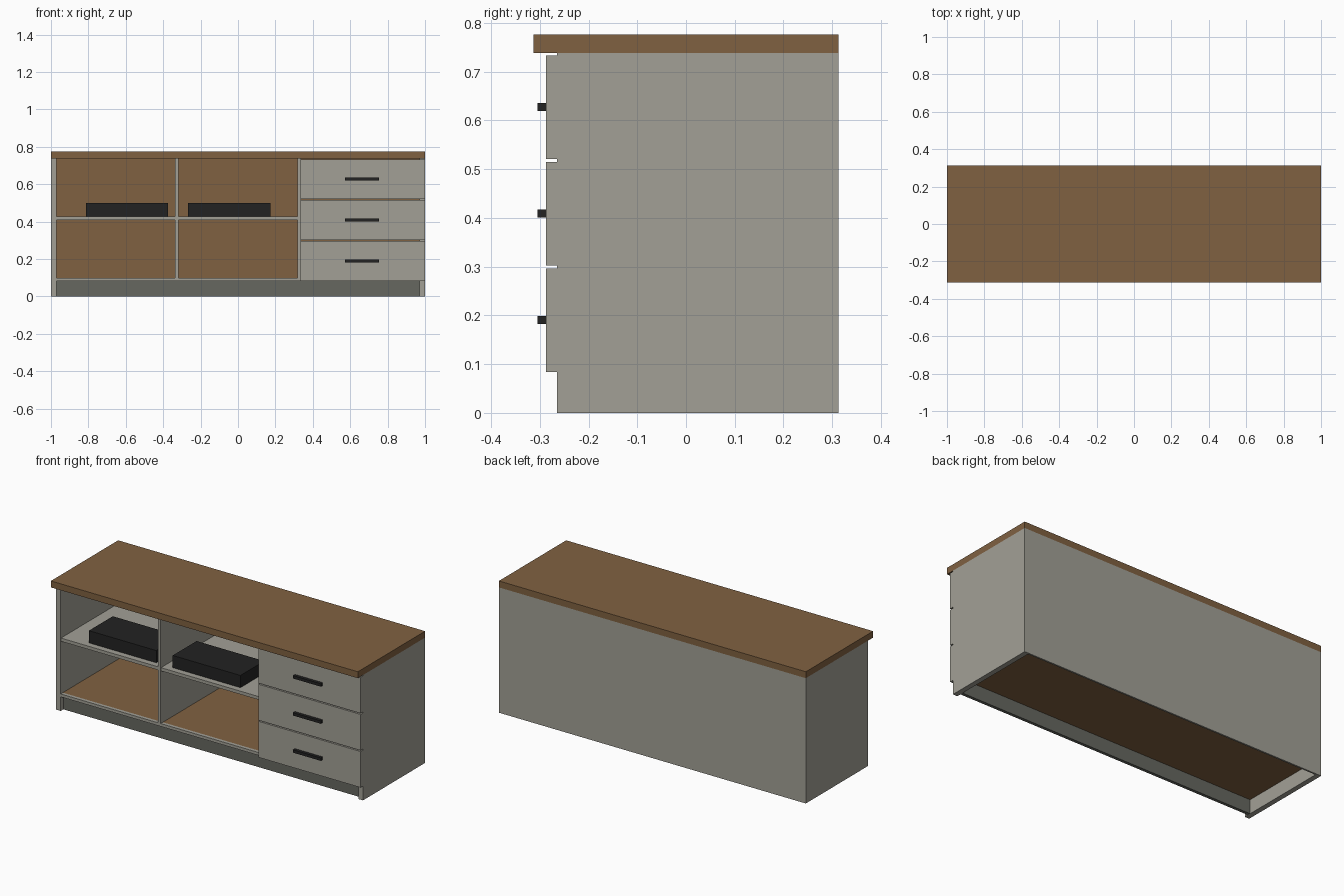
import bpy
import bmesh

if "Cube" in bpy.data.objects:
    bpy.data.objects.remove(bpy.data.objects["Cube"])


def material(name, rgb):
    m = bpy.data.materials.new(name)
    m.diffuse_color = (*rgb, 1)
    m.use_nodes = True
    m.node_tree.nodes["Principled BSDF"].inputs["Base Color"].default_value = m.diffuse_color
    return m


GREY = material("warm_grey", (0.362, 0.352, 0.305))
WOOD = material("brown_wood", (0.216, 0.120, 0.053))
KICK = material("dark_grey", (0.133, 0.136, 0.117))
BLACK = material("black", (0.016, 0.016, 0.016))


def box(name, x, y, z, mat):
    """Box given as (min, max) ranges on each axis."""
    bm = bmesh.new()
    bmesh.ops.create_cube(bm, size=1)
    for v in bm.verts:
        v.co = [r[0] if c < 0 else r[1] for c, r in zip(v.co, (x, y, z))]
    me = bpy.data.meshes.new(name)
    bm.to_mesh(me)
    bm.free()
    me.materials.append(mat)
    ob = bpy.data.objects.new(name, me)
    bpy.context.collection.objects.link(ob)
    return ob


FRONT, BACK = -0.265, 0.313
BACK_IN, LINING = 0.303, 0.298
TOP = 0.738

# Worktop
box("worktop", (-1, 1), (-0.313, BACK), (TOP, 0.776), WOOD)

# Side panels and upright dividers
for side, s in (("left", -1), ("right", 1)):
    box(side + "_side_panel", sorted((s, s * 0.97)), (FRONT, BACK), (0, TOP), GREY)
    box(side + "_divider", sorted((s * 0.318, s * 0.337)), (FRONT, LINING),
        (0.10, TOP), GREY)

# Back: grey outside, wood lining inside
box("back_panel", (-0.97, 0.97), (BACK_IN, BACK), (0, TOP), GREY)
box("back_lining", (-0.97, 0.97), (LINING, BACK_IN), (0.083, TOP), WOOD)

# Wooden floor with grey front rail, and recessed plinth
box("floor", (-0.97, 0.97), (-0.245, LINING), (0.083, 0.10), WOOD)
box("floor_front_rail", (-0.97, 0.97), (FRONT, -0.245), (0.083, 0.10), GREY)
box("plinth", (-0.97, 0.97), (-0.24, -0.222), (0, 0.083), KICK)

# Shelves with a media box on each
for side, sx, bx in (("left", (-0.97, -0.337), (-0.813, -0.374)),
                     ("middle", (-0.318, 0.318), (-0.267, 0.174))):
    box(side + "_shelf", sx, (-0.262, LINING), (0.409, 0.428), GREY)
    box(side + "_media_box", bx, (-0.226, -0.004), (0.428, 0.50), BLACK)

# Drawer fronts with bar handles
for i in range(3):
    z = 0.084 + i * 0.2185
    box(f"drawer_front_{i + 1}", (0.333, 1), (-0.287, FRONT), (z, z + 0.212), GREY)
    box(f"drawer_handle_{i + 1}", (0.572, 0.753), (-0.305, -0.287),
        (z + 0.098, z + 0.115), BLACK)
